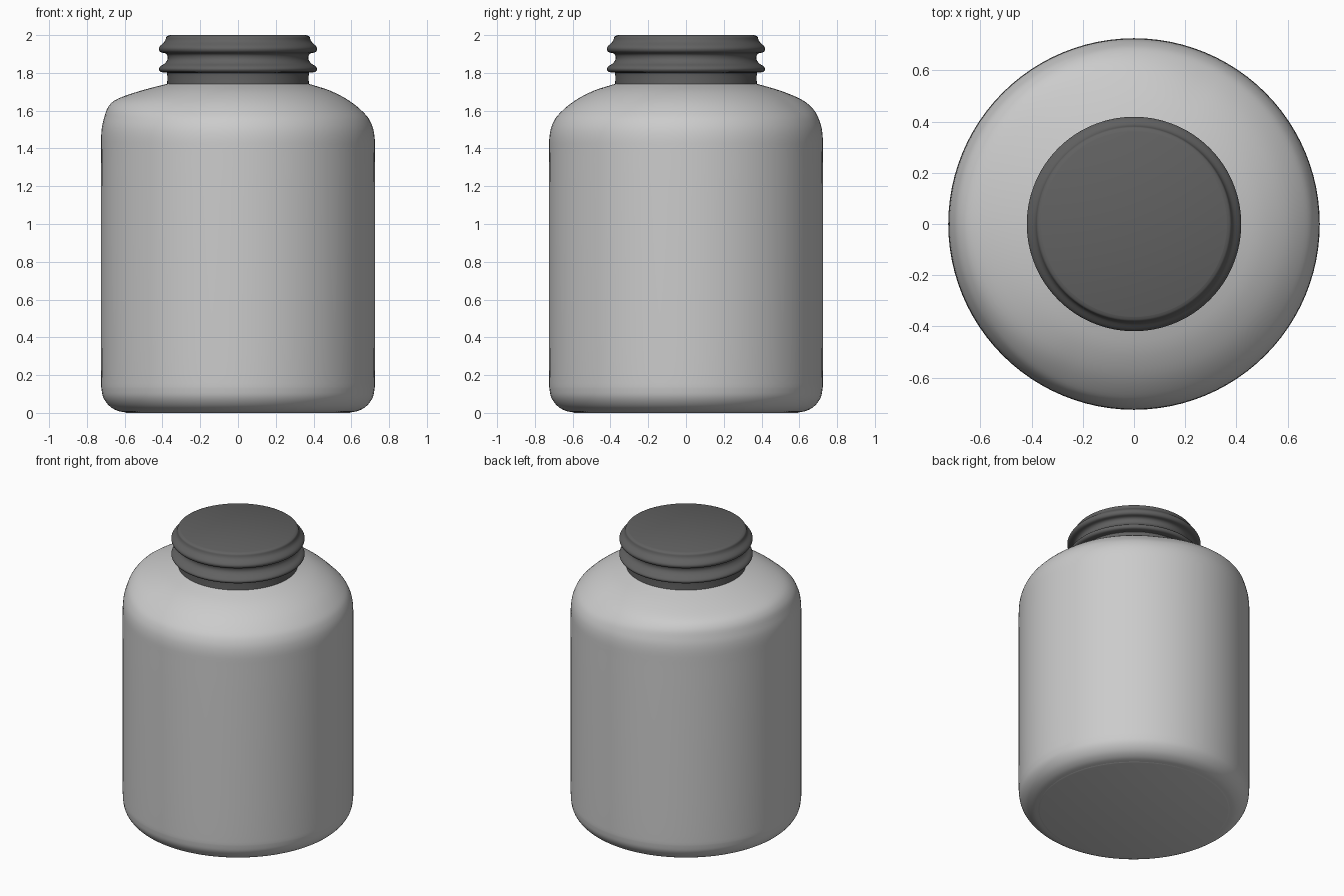
import bpy, bmesh, math
from mathutils import Vector

if "Cube" in bpy.data.objects:
    bpy.data.objects.remove(bpy.data.objects["Cube"])

SEG = 96


def smooth_path(pts, steps=4):
    """Catmull-Rom curve through (radius, height) points."""
    p = [Vector(q) for q in pts]
    p = [p[0]] + p + [p[-1]]
    out = []
    for a, b, c, d in zip(p, p[1:], p[2:], p[3:]):
        for k in range(steps):
            t = k / steps
            out.append(0.5 * (2 * b + (c - a) * t + (2 * a - 5 * b + 4 * c - d) * t * t
                              + (3 * b - a - 3 * c + d) * t ** 3))
    return out + [p[-1]]


def lathe(name, profile_at, cap_bottom, cap_top):
    """Spin a profile that may vary with the angle around z."""
    bm = bmesh.new()
    cols = []
    for i in range(SEG):
        a = 2 * math.pi * i / SEG
        cols.append([bm.verts.new((r * math.cos(a), r * math.sin(a), z))
                     for r, z in profile_at(a)])
    for i in range(SEG):
        c, d = cols[i], cols[(i + 1) % SEG]
        for j in range(len(c) - 1):
            bm.faces.new((c[j], d[j], d[j + 1], c[j + 1]))
    if cap_bottom:
        bm.faces.new([c[0] for c in reversed(cols)])
    if cap_top:
        bm.faces.new([c[-1] for c in cols])
    me = bpy.data.meshes.new(name)
    bm.to_mesh(me)
    bm.free()
    ob = bpy.data.objects.new(name, me)
    bpy.context.collection.objects.link(ob)
    bpy.context.view_layer.objects.active = ob
    ob.select_set(True)
    bpy.ops.object.shade_smooth_by_angle(angle=math.radians(40))
    ob.select_set(False)
    return ob


# Body: rounded base, straight wall, shoulder fuller towards the back left
base = [(0.60, 0.003), (0.64, 0.012), (0.68, 0.036), (0.71, 0.075), (0.722, 0.12), (0.725, 0.2)]
wall = [(0.726, 0.6), (0.726, 1.0), (0.725, 1.35)]
round_shoulder = [(0.722, 1.47), (0.702, 1.54), (0.665, 1.59), (0.59, 1.652), (0.49, 1.705), (0.375, 1.742)]
full_shoulder = [(0.723, 1.49), (0.708, 1.565), (0.685, 1.623), (0.635, 1.664), (0.51, 1.707), (0.375, 1.742)]


def body_profile(a):
    t = min(1, 1.1 * max(0, math.cos(a - math.radians(155))))
    shoulder = [Vector(p).lerp(Vector(q), t) for p, q in zip(round_shoulder, full_shoulder)]
    return smooth_path(base + wall + shoulder)


lathe("bottle_body", body_profile, False, False)

# Neck with two thread ridges and a closed top
neck_path = smooth_path([
    (0.375, 1.735), (0.375, 1.795), (0.385, 1.801), (0.41, 1.806), (0.419, 1.82),
    (0.41, 1.835), (0.387, 1.851), (0.374, 1.87), (0.374, 1.89), (0.385, 1.903),
    (0.41, 1.91), (0.419, 1.926), (0.413, 1.942), (0.392, 1.962), (0.384, 1.975),
    (0.378, 1.992), (0.362, 2.0)])
neck = lathe("threaded_neck", lambda a: neck_path, False, True)

# Flat underside
bottom = lathe("bottle_base", lambda a: [(0.59, 0.0), (0.60, 0.003)], True, False)

dark = bpy.data.materials.new("dark_grey")
dark.diffuse_color = (0.12, 0.12, 0.12, 1)
dark.use_nodes = True
dark.node_tree.nodes["Principled BSDF"].inputs["Base Color"].default_value = dark.diffuse_color
neck.data.materials.append(dark)
